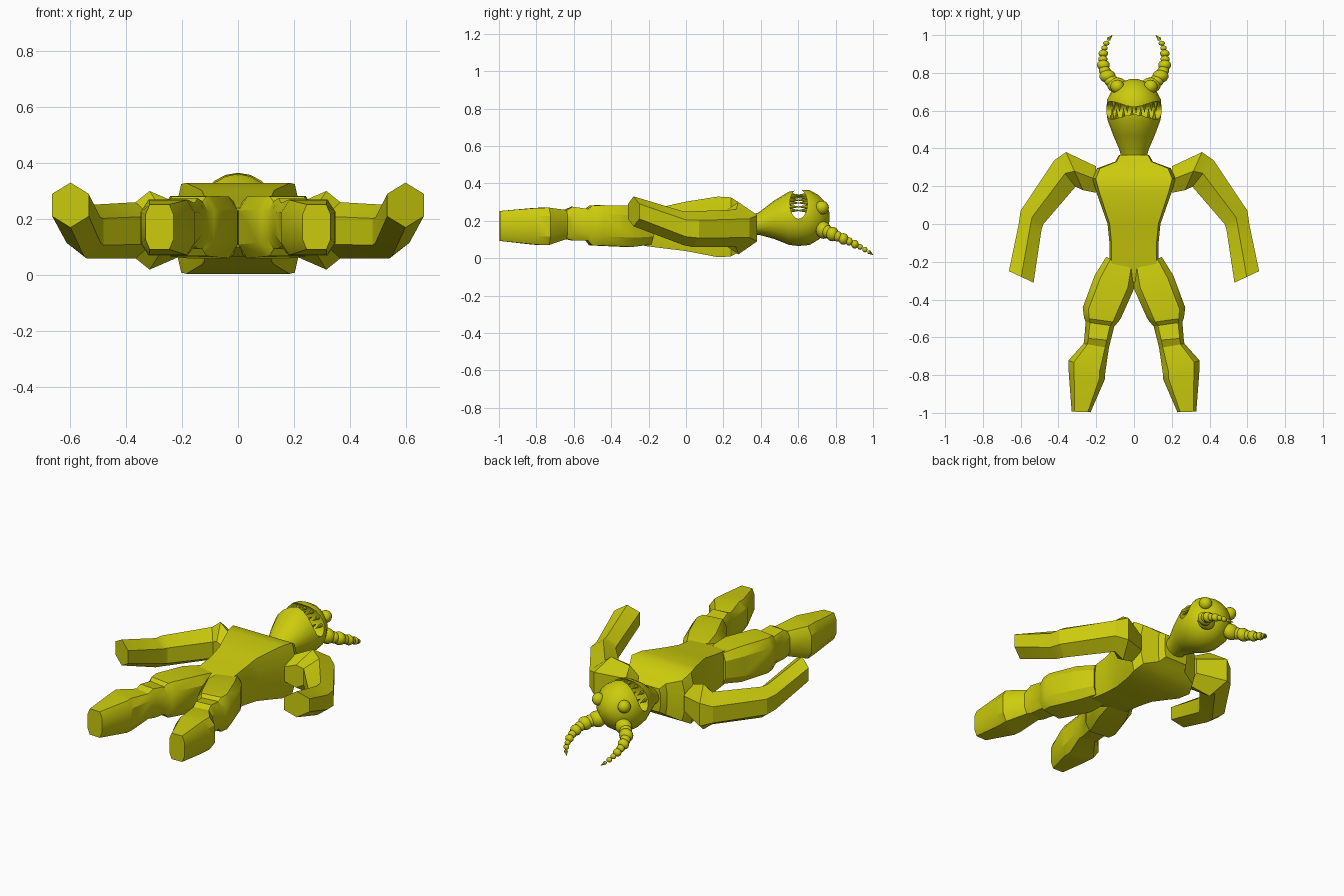
import bpy, bmesh, math
from mathutils import Vector

if "Cube" in bpy.data.objects:
    bpy.data.objects.remove(bpy.data.objects["Cube"])

skin = bpy.data.materials.new("olive_yellow")
skin.use_nodes = True
COLOUR = (0.6, 0.6, 0.004, 1)
skin.diffuse_color = COLOUR
skin.node_tree.nodes["Principled BSDF"].inputs["Base Color"].default_value = COLOUR


def finish(name, bm, angle=30):
    bmesh.ops.recalc_face_normals(bm, faces=bm.faces)
    mesh = bpy.data.meshes.new(name)
    bm.to_mesh(mesh)
    bm.free()
    mesh.materials.append(skin)
    obj = bpy.data.objects.new(name, mesh)
    bpy.context.collection.objects.link(obj)
    smooth(obj, angle)
    return obj


def smooth(obj, angle):
    bpy.ops.object.select_all(action="DESELECT")
    obj.select_set(True)
    bpy.context.view_layer.objects.active = obj
    bpy.ops.object.shade_smooth_by_angle(angle=math.radians(angle))


def chamfered(side, flat):
    """Eight-sided unit outline with corners cut off."""
    return [(1, -side), (1, side), (flat, 1), (-flat, 1),
            (-1, side), (-1, -side), (-flat, -1), (flat, -1)]


def loft(name, outline, sections, mirror=1, angle=30):
    """Skin rings of (x, y, z, half width, half height, yaw in degrees)."""
    bm = bmesh.new()
    rings = []
    for x, y, z, w, h, yaw in sections:
        c, s = math.cos(math.radians(yaw)), math.sin(math.radians(yaw))
        rings.append([bm.verts.new((mirror * (x + a * w * c), y + a * w * s, z + b * h))
                      for a, b in outline])
    n = len(outline)
    for r, q in zip(rings, rings[1:]):
        for i in range(n):
            j = (i + 1) % n
            bm.faces.new((r[i], r[j], q[j], q[i]))
    bm.faces.new(rings[0])
    bm.faces.new(rings[-1])
    return finish(name, bm, angle)


def ball(name, centre, radius, scale=(1, 1, 1)):
    bm = bmesh.new()
    bmesh.ops.create_uvsphere(bm, u_segments=14, v_segments=8, radius=radius)
    bmesh.ops.scale(bm, vec=scale, verts=bm.verts)
    bmesh.ops.translate(bm, vec=centre, verts=bm.verts)
    return finish(name, bm, 40)


def spike(name, base, tip, radius):
    base, tip = Vector(base), Vector(tip)
    axis = tip - base
    bm = bmesh.new()
    bmesh.ops.create_cone(bm, cap_ends=True, segments=8, radius1=radius, radius2=0.001,
                          depth=axis.length)
    bmesh.ops.rotate(bm, matrix=axis.to_track_quat("Z", "Y").to_matrix(), verts=bm.verts)
    bmesh.ops.translate(bm, vec=(base + tip) / 2, verts=bm.verts)
    return finish(name, bm)


# Torso, from crotch to collar
loft("torso", chamfered(0.5, 0.92), [
    (0, -0.31, 0.17, 0.03, 0.07, 0),
    (0, -0.22, 0.165, 0.13, 0.1, 0),
    (0, -0.10, 0.165, 0.13, 0.115, 0),
    (0, 0.00, 0.17, 0.14, 0.132, 0),
    (0, 0.17, 0.167, 0.2, 0.162, 0),
    (0, 0.24, 0.167, 0.22, 0.158, 0),
    (0, 0.295, 0.165, 0.195, 0.125, 0),
    (0, 0.33, 0.165, 0.1, 0.095, 0),
    (0, 0.365, 0.165, 0.08, 0.072, 0)])

hexagon = [(0, 1), (1, 0.5), (1, -0.5), (0, -1), (-1, -0.5), (-1, 0.5)]
for side, m in (("left", 1), ("right", -1)):
    # Leg: hip, thigh, knee, flared lower leg
    loft(side + "_leg", chamfered(0.55, 0.7), [
        (0.07, -0.21, 0.168, 0.085, 0.095, 25),
        (0.105, -0.31, 0.17, 0.11, 0.11, 20),
        (0.17, -0.47, 0.175, 0.105, 0.108, 15),
        (0.175, -0.51, 0.175, 0.09, 0.106, 8),
        (0.18, -0.53, 0.178, 0.077, 0.085, 8),
        (0.193, -0.61, 0.185, 0.07, 0.09, 5),
        (0.2, -0.645, 0.18, 0.068, 0.077, 10),
        (0.25, -0.755, 0.17, 0.103, 0.1, 18),
        (0.25, -0.81, 0.17, 0.096, 0.098, 8),
        (0.28, -0.995, 0.172, 0.05, 0.08, 2)], m)

    # Arm: shoulder, upper arm, elbow, raised forearm
    loft(side + "_arm", hexagon, [
        (0.2, 0.235, 0.16, 0.07, 0.09, 90),
        (0.315, 0.28, 0.16, 0.11, 0.14, 66),
        (0.365, 0.268, 0.16, 0.09, 0.1, 52),
        (0.54, 0.035, 0.155, 0.07, 0.095, 30),
        (0.55, -0.015, 0.16, 0.062, 0.09, 12),
        (0.597, -0.28, 0.25, 0.072, 0.08, 25)], m, 20)

    # Eye
    ball(side + "_eye", (m * 0.088, 0.727, 0.27), 0.037)

    # Beaded horn curving outward, then in and down
    path = [Vector(p) for p in ((0.09, 0.735, 0.15), (0.2, 0.8, 0.12),
                                (0.17, 0.95, 0.06), (0.12, 0.995, 0.02))]
    beads = 10
    for i in range(beads):
        t = i / beads
        u = 1 - t
        p = u**3 * path[0] + 3 * u * u * t * path[1] + 3 * u * t * t * path[2] + t**3 * path[3]
        r = (0.044 * u + 0.008) * (0.82 if i % 2 else 1)
        ball(f"{side}_horn_bead_{i + 1}", (m * p.x, p.y, p.z), r, (1, 0.8, 0.9))
    spike(side + "_horn_tip", (m * p.x, p.y, p.z), (m * 0.115, 1.0, 0.018), 0.011)

# Head and tapering neck
sides = 20
circle = [(math.cos(math.tau * i / sides), math.sin(math.tau * i / sides)) for i in range(sides)]
head = loft("head", circle, [
    (0, 0.35, 0.175, 0.067, 0.055, 0),
    (0, 0.39, 0.185, 0.076, 0.06, 0),
    (0, 0.47, 0.205, 0.11, 0.102, 0),
    (0, 0.55, 0.213, 0.14, 0.142, 0),
    (0, 0.60, 0.215, 0.147, 0.15, 0),
    (0, 0.66, 0.217, 0.142, 0.147, 0),
    (0, 0.71, 0.218, 0.115, 0.118, 0),
    (0, 0.75, 0.219, 0.07, 0.075, 0),
    (0, 0.768, 0.22, 0.02, 0.02, 0)])

# Open mouth cut across the face
bm = bmesh.new()
bmesh.ops.create_cone(bm, cap_ends=True, segments=20, radius1=1, radius2=1, depth=0.5)
for v in bm.verts:
    v.co = Vector((v.co.z, 0.602 + 0.047 * v.co.x, 0.29 + 0.08 * v.co.y))
cutter = finish("mouth_cutter", bm)
cutter.hide_render = True
cut = head.modifiers.new("mouth", "BOOLEAN")
cut.object = cutter
cut.solver = "EXACT"
bpy.context.view_layer.objects.active = head
bpy.ops.object.modifier_apply(modifier=cut.name)
bpy.data.objects.remove(cutter)
smooth(head, 35)

# Two interlocking rows of teeth around the lips
for row, direction in (("upper", -1), ("lower", 1)):
    for i in range(7):
        a = math.radians(24 + 22 * i + 5 * direction)
        x, z = 0.122 * math.cos(a), 0.215 + 0.122 * math.sin(a)
        reach = 0.047 * math.sqrt(max(0.05, 1 - ((z - 0.29) / 0.08) ** 2)) + 0.006
        y = 0.602 - direction * reach
        spike(f"{row}_tooth_{i + 1}", (x, y, z), (x, y + direction * 0.06, z), 0.012)
